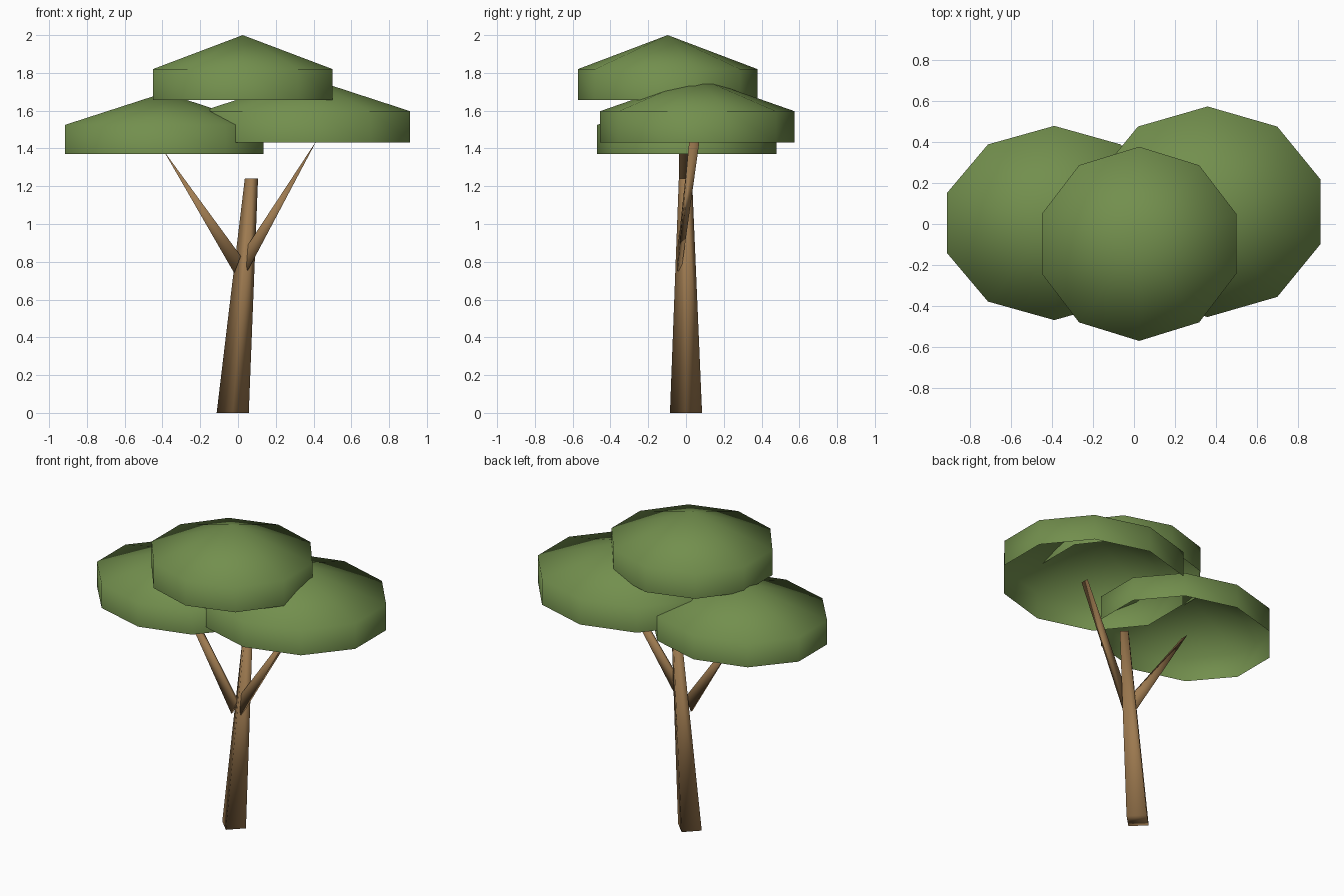
import bpy
import bmesh
from math import cos, sin, tau
from mathutils import Vector

cube = bpy.data.objects.get("Cube")
if cube:
    bpy.data.objects.remove(cube, do_unlink=True)


def make_material(name, colour):
    mat = bpy.data.materials.new(name)
    mat.use_nodes = True
    mat.diffuse_color = (*colour, 1)
    mat.node_tree.nodes["Principled BSDF"].inputs["Base Color"].default_value = (*colour, 1)
    return mat


leaf_green = make_material("leaf green", (0.17, 0.275, 0.075))
bark_brown = make_material("bark brown", (0.34, 0.195, 0.08))


def finish(bm, name, mat):
    bmesh.ops.recalc_face_normals(bm, faces=bm.faces)
    for face in bm.faces:
        face.smooth = True
    mesh = bpy.data.meshes.new(name)
    bm.to_mesh(mesh)
    bm.free()
    mesh.materials.append(mat)
    obj = bpy.data.objects.new(name, mesh)
    bpy.context.collection.objects.link(obj)
    return obj


def add_ring(bm, centre, rx, ry, sides):
    # The first corner points along +y
    x, y, z = centre
    return [bm.verts.new((x + rx * sin(tau * i / sides), y + ry * cos(tau * i / sides), z))
            for i in range(sides)]


def bridge(bm, low, high):
    n = len(low)
    for i in range(n):
        j = (i + 1) % n
        bm.faces.new((low[i], low[j], high[j], high[i]))


def canopy(name, x, y, rx, ry, base, rim, peak):
    # Hollow ten-sided cap: upright wall and pointed roof, open underneath
    bm = bmesh.new()
    low = add_ring(bm, (x, y, base), rx, ry, 10)
    high = add_ring(bm, (x, y, rim), rx, ry, 10)
    bridge(bm, low, high)
    tip = bm.verts.new((x, y, peak))
    for i in range(10):
        bm.faces.new((high[i], high[(i + 1) % 10], tip))
    obj = finish(bm, name, leaf_green)
    # Open shell: make sure the outside faces out
    if obj.data.polygons[-1].normal.z < 0:
        obj.data.flip_normals()


def branch(name, lower, upper, tip):
    # Wedge: tall and thin at the trunk, flat and sideways at the tip
    bm = bmesh.new()
    for corner, half in ((lower, 0.01), (upper, 0.01), (tip, 0.027)):
        for side in (-half, half):
            bm.verts.new(Vector(corner) + Vector((0, side, 0)))
    result = bmesh.ops.convex_hull(bm, input=bm.verts)
    finish(bm, name, bark_brown)


# Leaning four-sided trunk
bm = bmesh.new()
foot = add_ring(bm, (-0.028, 0, 0), 0.085, 0.085, 4)
top = add_ring(bm, (0.071, -0.003, 1.24), 0.035, 0.035, 4)
bridge(bm, foot, top)
bm.faces.new(foot)
bm.faces.new(top)
finish(bm, "trunk", bark_brown)

# Branches
branch("right_side_branch", (-0.02, -0.03, 0.74), (0.015, -0.03, 0.83), (-0.395, -0.01, 1.39))
branch("left_side_branch", (0.05, -0.035, 0.75), (0.03, -0.035, 0.855), (0.418, 0.045, 1.445))

# Leaf canopies
canopy("low_canopy", -0.39, 0.005, 0.552, 0.475, 1.37, 1.525, 1.695)
canopy("middle_canopy", 0.36, 0.06, 0.58, 0.515, 1.432, 1.597, 1.777)
canopy("top_canopy", 0.025, -0.097, 0.50, 0.475, 1.657, 1.82, 2.0)
